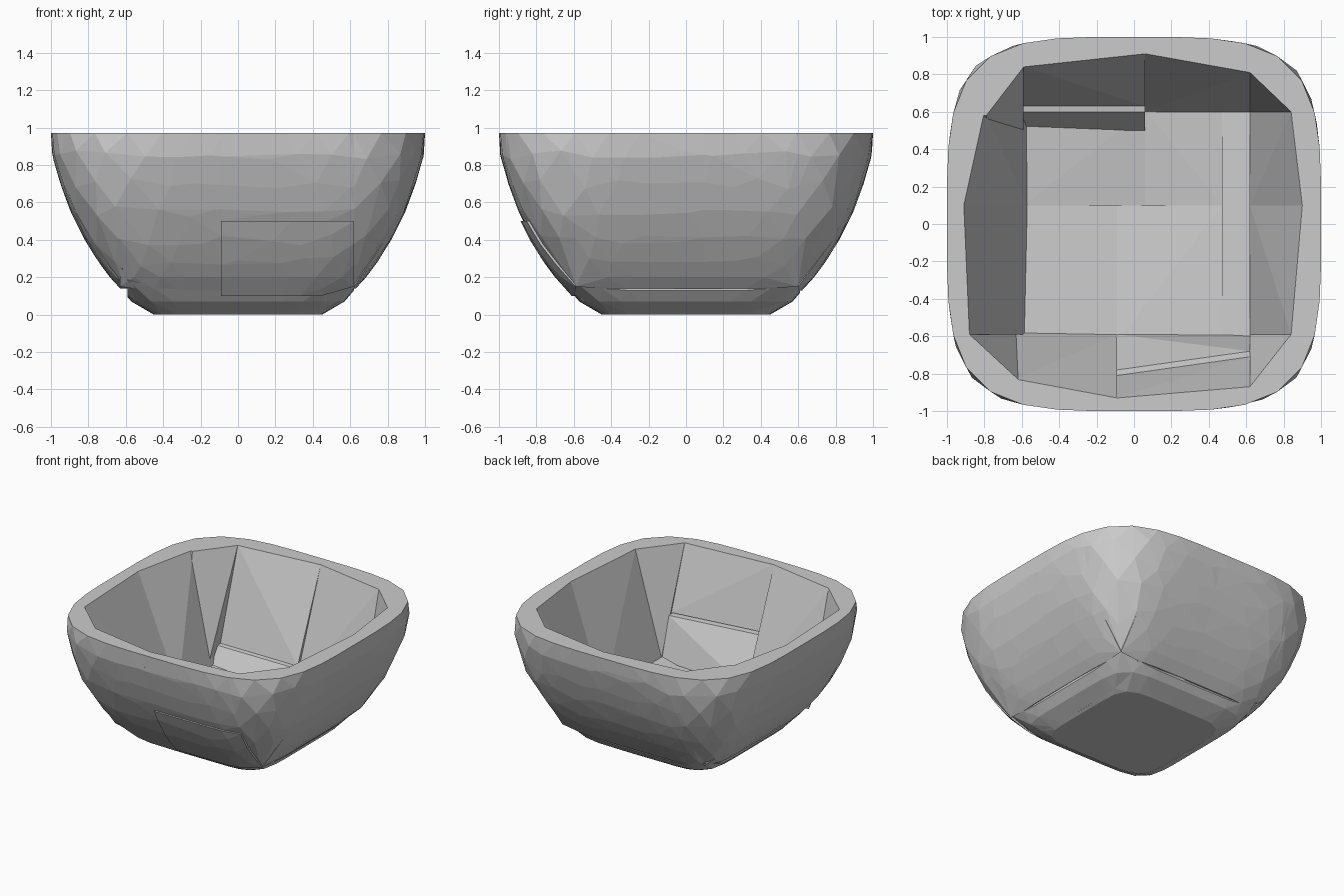
import bpy, bmesh, math, random
from mathutils import Vector

if "Cube" in bpy.data.objects:
    bpy.data.objects.remove(bpy.data.objects["Cube"])

random.seed(4)
RIM, SEGS = 0.97, 40
# outer profile: height, half width
PROFILE = [(0, .45), (.07, .57), (.14, .63), (.2, .685), (.28, .745), (.4, .82),
           (.55, .895), (.7, .95), (.85, .993), (RIM, 1.0)]


def half_width(z):
    for (z0, w0), (z1, w1) in zip(PROFILE, PROFILE[1:]):
        if z <= z1:
            return w0 + (w1 - w0) * (z - z0) / (z1 - z0)
    return 1.0


def outer_point(t, z):
    """Point on the rounded-square bowl; the section gets squarer lower down."""
    n = 3.95 + 3.2 * (1 - z / RIM) if z > .1 else 6.5
    w = half_width(z)
    c, s = math.cos(t), math.sin(t)
    r = w / (abs(c) ** n + abs(s) ** n) ** (1 / n)
    return Vector((r * c, r * s, z))


# outer skin grid, slightly irregular so it reads as hammered facets
RINGS = []
for i, (z, w) in enumerate(PROFILE):
    free = 0 if i < 4 or i >= len(PROFILE) - 1 else 1
    ring = []
    for k in range(SEGS):
        t = 2 * math.pi * (k + .5 * (i % 2) + free * random.uniform(-.2, .2)) / SEGS
        ring.append(outer_point(t, z + free * random.uniform(-.03, .03)))
    RINGS.append(ring)


def skin_in_box(lo, hi):
    """Vertices of the outer skin cut to a box."""
    bm = bmesh.new()
    rows = [[bm.verts.new(p) for p in ring] for ring in RINGS]
    for a, b in zip(rows, rows[1:]):
        for k in range(SEGS):
            j = (k + 1) % SEGS
            bm.faces.new((a[k], a[j], b[j], b[k]))
    bm.faces.new(rows[0][::-1])
    for axis in range(3):
        for limit, sign in ((lo[axis], -1), (hi[axis], 1)):
            normal = Vector((0, 0, 0))
            normal[axis] = sign
            bmesh.ops.bisect_plane(bm, geom=bm.verts[:] + bm.edges[:] + bm.faces[:],
                                   plane_co=normal * sign * limit, plane_no=normal,
                                   clear_outer=True)
    pts = [v.co.copy() for v in bm.verts]
    bm.free()
    return pts


def chunk(name, lo, hi, inner, shift=(0, 0, 0)):
    """Convex piece spanning the outer skin in a box and a few inner points."""
    bm = bmesh.new()
    for p in skin_in_box(lo, hi):
        bm.verts.new(p + Vector(shift))
    for p in inner:
        bm.verts.new(p)
    res = bmesh.ops.convex_hull(bm, input=bm.verts[:])
    junk = {g for g in res["geom_interior"] + res["geom_unused"]
            if isinstance(g, bmesh.types.BMVert)}
    bmesh.ops.delete(bm, geom=list(junk), context='VERTS')
    bmesh.ops.recalc_face_normals(bm, faces=bm.faces[:])
    bmesh.ops.dissolve_limit(bm, angle_limit=math.radians(1), verts=bm.verts[:], edges=bm.edges[:])
    me = bpy.data.meshes.new(name)
    bm.to_mesh(me)
    bm.free()
    bpy.context.collection.objects.link(bpy.data.objects.new(name, me))


B, F = 2, .15   # far limit, foot height of the walls

# front wall: left panel, and right panel split by a ledge
chunk("front_wall_left", (-.63, -B, .13), (-.09, -.58, B),
      [(-.63, -.83, RIM), (-.09, -.93, RIM), (-.63, -.58, F), (-.09, -.59, F)])
chunk("front_wall_right_upper", (-.09, -B, .5), (.62, -.58, B),
      [(-.09, -.93, RIM), (.62, -.87, RIM), (-.09, -.81, .5), (.62, -.71, .5)])
chunk("front_wall_right_lower", (-.09, -B, .1), (.62, -.58, .5),
      [(-.09, -.78, .49), (.62, -.68, .49), (-.09, -.59, F), (.62, -.59, F)], (0, -.015, 0))

# back wall: left panel stands on a thicker ledge
chunk("back_wall_left", (-.59, .6, .2), (.06, B, B),
      [(-.59, .84, RIM), (.06, .91, RIM), (-.59, .63, .3), (.06, .63, .3)])
chunk("back_wall_ledge", (-.59, .5, .13), (.06, B, .32),
      [(-.59, .6, .3), (.06, .6, .3), (-.59, .5, F), (.06, .5, F)])
chunk("back_wall_right", (.06, .6, .13), (.62, B, B),
      [(.06, .91, RIM), (.62, .81, RIM), (.06, .6, F), (.62, .6, F)])

# side walls, each in two panels
for side, s, foot, rims in (("right", 1, .62, (.84, .90, .84)),
                            ("left", -1, .57, (.88, .91, .80))):
    x0, x1 = (foot, B) if s > 0 else (-B, -foot)
    for part, y0, y1, r0, r1 in (("front", -.59, .1, rims[0], rims[1]),
                                 ("back", .1, .6, rims[1], rims[2])):
        chunk(f"{side}_wall_{part}", (x0, y0, .14), (x1, y1, B),
              [(s * r0, y0, RIM), (s * r1, y1, RIM), (s * foot, y0, F), (s * foot, y1, F)])

# corner pieces
for name, cx, cy, inner in (
        ("corner_front_right", .62, -.59, [(.62, -.87, RIM), (.84, -.59, RIM), (.62, -.59, .16)]),
        ("corner_front_left", -.62, -.59, [(-.62, -.83, RIM), (-.88, -.59, RIM), (-.61, -.59, .16)]),
        ("corner_back_right", .62, .6, [(.62, .81, RIM), (.73, .81, RIM), (.84, .6, RIM),
                                        (.62, .6, .16)]),
        ("corner_back_left", -.59, .59, [(-.59, .84, RIM), (-.78, .71, RIM), (-.79, .58, RIM),
                                         (-.75, .47, .6), (-.59, .47, .16)])):
    lo = (cx if cx > 0 else -B, cy if cy > 0 else -B, .14)
    hi = (B if cx > 0 else cx, B if cy > 0 else cy, B)
    chunk(name, lo, hi, inner)

# floor slabs, dipping toward the middle
for name, x0, x1, y0, y1 in (("floor_front_left", -.59, -.09, -.63, .1),
                             ("floor_front_right", -.09, .47, -.63, .1),
                             ("floor_back_left", -.59, .06, .1, .61),
                             ("floor_back_right", .06, .47, .1, .61),
                             ("floor_right_strip", .47, .62, -.6, .6)):
    tops = []
    for x in (x0, x1):
        for y in (y0, y1):
            tops.append((x, y, .09 + .06 * max(abs(x), abs(y)) / .6 + .03 * abs(x * y) / .36))
    keel = [(x, y, 0) for x in (x0, x1) for y in (y0, y1) if max(abs(x), abs(y)) < .45]
    chunk(name, (x0, y0, 0), (x1, y1, .28), tops + keel)
